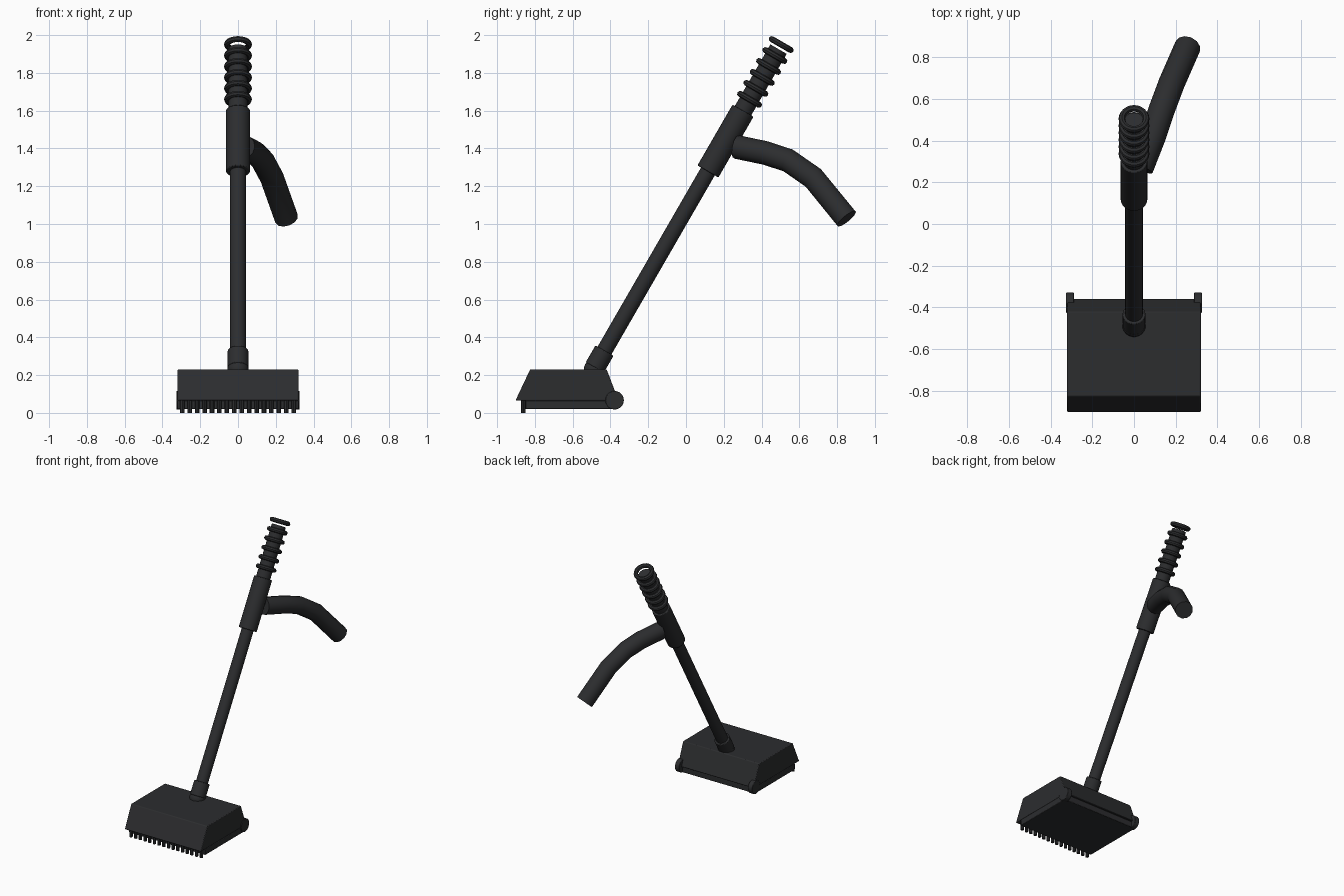
import bpy, bmesh, math
from mathutils import Vector, Matrix

if "Cube" in bpy.data.objects:
    bpy.data.objects.remove(bpy.data.objects["Cube"])

dark = bpy.data.materials.new("dark_plastic")
dark.diffuse_color = (0.025, 0.026, 0.028, 1)
dark.use_nodes = True
dark.node_tree.nodes["Principled BSDF"].inputs["Base Color"].default_value = dark.diffuse_color
TILT = math.radians(30)
AXIS = Vector((0, math.sin(TILT), math.cos(TILT)))


def on_axis(z):
    """Point on the tilted wand axis at height z."""
    return Vector((0, 0.116 + math.tan(TILT) * (z - 1.278), z))


def finish(ob, name, bevel=0):
    ob.name = name
    ob.data.materials.append(dark)
    bpy.ops.object.select_all(action='DESELECT')
    ob.select_set(True)
    bpy.context.view_layer.objects.active = ob
    if bevel:
        m = ob.modifiers.new("bevel", 'BEVEL')
        m.width, m.segments = bevel, 2
    bpy.ops.object.shade_smooth_by_angle(angle=math.radians(35))
    return ob


def rod(name, a, b, r, sides=24, bevel=0):
    d = b - a
    bpy.ops.mesh.primitive_cylinder_add(
        vertices=sides, radius=r, depth=d.length, location=(a + b) / 2,
        rotation=d.to_track_quat('Z', 'Y').to_euler())
    return finish(bpy.context.object, name, bevel)


def prism(name, profile, half_width, bevel):
    """Extrude a (y, z) profile symmetrically along x."""
    bm = bmesh.new()
    f = bm.faces.new([bm.verts.new((-half_width, y, z)) for y, z in profile])
    ext = bmesh.ops.extrude_face_region(bm, geom=[f])
    bmesh.ops.translate(bm, vec=(2 * half_width, 0, 0),
                        verts=[v for v in ext["geom"] if isinstance(v, bmesh.types.BMVert)])
    bmesh.ops.recalc_face_normals(bm, faces=bm.faces)
    me = bpy.data.meshes.new(name)
    bm.to_mesh(me)
    bm.free()
    ob = bpy.data.objects.new(name, me)
    bpy.context.collection.objects.link(ob)
    return finish(ob, name, bevel)


# floor head: sloped housing and base plate
prism("head_housing", [(-0.903, 0.065), (-0.825, 0.23), (-0.42, 0.23), (-0.357, 0.065)], 0.32, 0.005)
prism("base_plate", [(-0.85, 0.02), (-0.85, 0.066), (-0.37, 0.066), (-0.37, 0.02)], 0.32, 0.004)

# bristle row along the front edge
for i in range(16):
    x = -0.295 + 0.59 * i / 15
    rod("bristle", Vector((x, -0.861, 0.0)), Vector((x, -0.861, 0.067)), 0.012, 8)

# rear wheels
for s in (-1, 1):
    rod("wheel", Vector((s * 0.288, -0.378, 0.067)), Vector((s * 0.325, -0.378, 0.067)), 0.049, 24, 0.003)

# swivel joint, collar, wand and sleeve
bpy.ops.mesh.primitive_uv_sphere_add(segments=24, ring_count=12, radius=0.056, location=(0, -0.485, 0.23))
finish(bpy.context.object, "swivel_joint")
rod("neck_collar", on_axis(0.24), on_axis(0.33), 0.055, 24, 0.005)
rod("wand", on_axis(0.24), on_axis(1.35), 0.042)
rod("grip_sleeve", on_axis(1.278), on_axis(1.60), 0.064, 24, 0.005)

# ribbed hose stub
top = on_axis(1.95)
rod("hose_core", on_axis(1.58), top - AXIS * 0.028, 0.05)
for i in range(6):
    bpy.ops.mesh.primitive_torus_add(
        major_segments=24, minor_segments=8, major_radius=0.058, minor_radius=0.016,
        location=top - AXIS * 0.067 * i, rotation=(-TILT, 0, 0))
    finish(bpy.context.object, "hose_rib")

# curved side handle
path = [(0.03, 0.267, 1.408), (0.09, 0.42, 1.376), (0.13, 0.54, 1.337),
        (0.18, 0.674, 1.244), (0.257, 0.85, 1.028)]
cu = bpy.data.curves.new("curved_handle", 'CURVE')
cu.dimensions = '3D'
cu.bevel_depth, cu.bevel_resolution, cu.use_fill_caps = 0.063, 4, True
sp = cu.splines.new('POLY')
sp.points.add(len(path) - 1)
for p, co in zip(sp.points, path):
    p.co = (*co, 1)
handle = bpy.data.objects.new("curved_handle", cu)
bpy.context.collection.objects.link(handle)
bpy.ops.object.select_all(action='DESELECT')
handle.select_set(True)
bpy.context.view_layer.objects.active = handle
bpy.ops.object.convert(target='MESH')
finish(bpy.context.object, "curved_handle")
